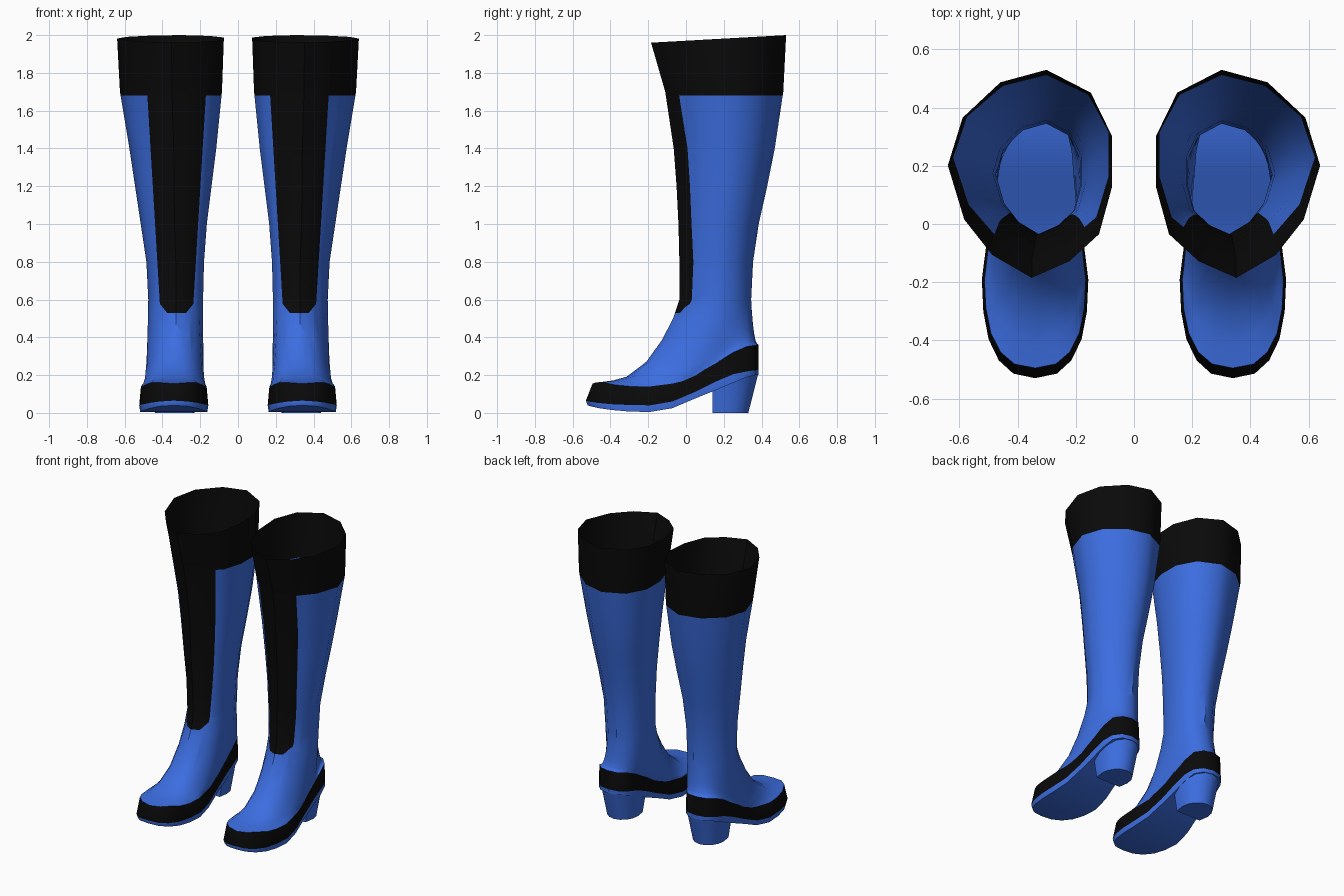
import bpy, bmesh
from math import sin, cos, pi, radians
from mathutils import Vector, Matrix

if "Cube" in bpy.data.objects:
    bpy.data.objects.remove(bpy.data.objects["Cube"])


def make_material(name, colour):
    mat = bpy.data.materials.new(name)
    mat.use_nodes = True
    mat.diffuse_color = colour
    mat.node_tree.nodes["Principled BSDF"].inputs["Base Color"].default_value = colour
    return mat


blue = make_material("bright blue", (.045, .155, .75, 1))
black = make_material("black", (.003, .003, .003, 1))
BLUE, BLACK = 0, 1

COLS = 24
FOOT_X, STRIPE_X, CUFF_Z = .34, .325, 1.68

# Foot from toe to heel: half width, sole underside, trim bottom, trim top
FOOT = [(0, .04, .065, .155), (.075, .035, .06, .16), (.125, .025, .053, .162),
        (.16, .015, .046, .148), (.178, .007, .042, .14), (.183, .005, .04, .14),
        (.168, .025, .06, .155), (.15, .075, .11, .2), (.14, .12, .165, .262),
        (.132, .16, .205, .32), (.115, .19, .22, .352), (.07, .2, .226, .358),
        (0, .2, .228, .36)]

# Shaft rings: height, inner x, outer x, front y, back y
SHAFT = [(.6, .185, .475, -.035, .345), (.8, .18, .485, -.035, .355),
         (1, .165, .515, -.04, .385), (1.2, .14, .545, -.05, .43),
         (1.4, .115, .575, -.065, .47), (1.7, .085, .625, -.11, .515),
         (2, .075, .64, -.185, .53)]

# Twelve-sided leg outline, counterclockwise from the shin, in a unit square
LEG = [(.49, 0), (.73, .11), (.9, .28), (1, .54), (.91, .77), (.68, .94),
       (.4, 1), (.13, .89), (0, .68), (0, .44), (.08, .21), (.26, .08)]

# Instep curve: share of the way from foot outline to ankle, across and up
INSTEP = [(.2, .025), (.39, .08), (.62, .26), (.8, .52), (.93, .78)]


def foot_ring(level, width, toe_inset):
    ring = []
    for i in range(COLS):
        row = FOOT[min(i, COLS - i)]
        a = 2 * pi * i / COLS
        y = -.0725 - .4575 * cos(a)
        y += toe_inset * max(0, (-y - .2) / .33)
        x = FOOT_X + width * row[0] * (1 if sin(a) > 0 else -1)
        ring.append(Vector((x, y, row[level])))
    return ring


def leg_ring(z, x0, x1, y0, y1):
    ring = []
    for i in range(COLS):
        p, q = LEG[i // 2], LEG[(i + 1) // 2 % len(LEG)]
        u, v = (p[0] + q[0]) / 2, (p[1] + q[1]) / 2
        tilt = .04 * (1 - v) if z == 2 else 0
        ring.append(Vector((x0 + u * (x1 - x0), y0 + v * (y1 - y0), z - tilt)))
    return ring


def stripe_planes():
    """Planes bounding the tapered shin stripe, normals pointing out of it."""
    planes = [(Vector((0, 0, .53)), Vector((0, 0, -1)))]
    for s in (-1, 1):
        planes.append((Vector((STRIPE_X + s * .09, 0, .6)), Vector((s, 0, -.06))))
        planes.append((Vector((STRIPE_X + s * .075, 0, .56)), Vector((s, 0, -.8))))
    return planes


def bridge(bm, rings, materials):
    """Skin a list of vertex rings, bottom to top."""
    for r, mat in enumerate(materials):
        lo, hi = rings[r], rings[r + 1]
        n = len(lo)
        for i in range(n):
            j = (i + 1) % n
            bm.faces.new((lo[i], lo[j], hi[j], hi[i])).material_index = mat


def cap(bm, ring, up):
    """Close a foot ring with strips from side to side, triangles at the ends."""
    for i in range(COLS // 2):
        corners = (ring[i], ring[i + 1], ring[-i - 1], ring[-i])
        face = list(dict.fromkeys(corners))
        bm.faces.new(face if up else face[::-1])


def finish(bm, name, side):
    """Turn the mesh into an object, mirrored for the right boot."""
    if side == "right":
        bm.transform(Matrix.Scale(-1, 4, (1, 0, 0)))
        bmesh.ops.reverse_faces(bm, faces=bm.faces[:])
    mesh = bpy.data.meshes.new(f"{side}_{name}")
    bm.to_mesh(mesh)
    bm.free()
    mesh.materials.append(blue)
    mesh.materials.append(black)
    mesh.shade_smooth()
    mesh.set_sharp_from_angle(angle=radians(42))
    bpy.context.collection.objects.link(bpy.data.objects.new(mesh.name, mesh))


def add_upper(side):
    bm = bmesh.new()
    top_edge, ankle = foot_ring(3, .95, .035), leg_ring(*SHAFT[0])
    rings = [foot_ring(1, .97, .01), foot_ring(2, 1, 0), top_edge]
    for across, up in INSTEP:
        rings.append([Vector((p.x + across * (q.x - p.x), p.y + across * (q.y - p.y),
                              p.z + up * (q.z - p.z))) for p, q in zip(top_edge, ankle)])
    rings += [leg_ring(*row) for row in SHAFT]
    verts = [[bm.verts.new(p) for p in ring] for ring in rings]
    bridge(bm, verts, [BLUE, BLACK] + [BLUE] * (len(rings) - 3))
    cap(bm, verts[0], False)

    # Cut the cuff line, then the stripe outline on the shin only
    cuts = [(Vector((0, 0, CUFF_Z)), Vector((0, 0, 1)))]
    planes = stripe_planes()
    for co, no in cuts + planes:
        faces = [f for f in bm.faces if f.calc_center_median().z > .42
                 and (f.calc_center_median().y < .12 or no.z == 1)]
        geom = set(faces)
        for f in faces:
            geom.update(f.verts, f.edges)
        bmesh.ops.bisect_plane(bm, geom=list(geom), plane_co=co, plane_no=no, dist=1e-5)
    for f in bm.faces:
        c = f.calc_center_median()
        in_stripe = c.y < .12 and all((c - co).dot(no) < 0 for co, no in planes)
        if c.z > CUFF_Z or in_stripe:
            f.material_index = BLACK
    finish(bm, "boot_upper", side)


def add_insole(side):
    bm = bmesh.new()
    cap(bm, [bm.verts.new(p) for p in foot_ring(2, .98, .01)], True)
    finish(bm, "insole", side)


def add_heel(side):
    bm = bmesh.new()
    rings = []
    # Flat breast at the front, half round at the back
    for hw, back, slope in ((.105, .33, 0), (.128, .385, 1)):
        pts = [(hw * cos(a), .21 + (back - .21) * sin(a))
               for a in (pi * k / 8 for k in range(9))]
        pts = [(-hw * .9, .14), (hw * .9, .14)] + pts
        rings.append([bm.verts.new((FOOT_X - .005 + x, y, slope * (.065 + .4 * y)))
                      for x, y in pts])
    bridge(bm, rings, [BLUE])
    bm.faces.new(rings[0][::-1])
    bm.faces.new(rings[1])
    finish(bm, "heel", side)


for side in ("left", "right"):
    add_upper(side)
    add_insole(side)
    add_heel(side)
